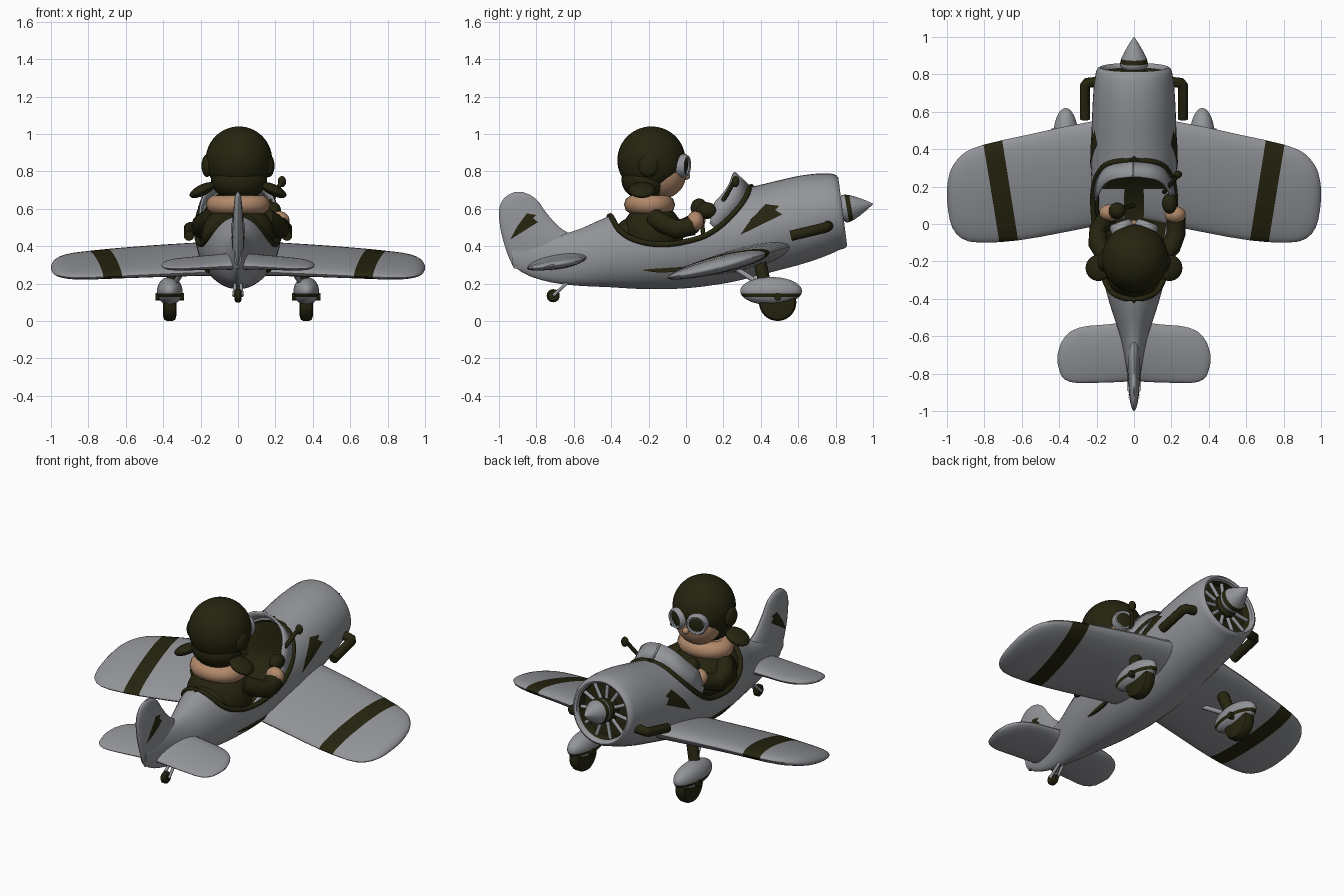
import bpy, bmesh, math
from mathutils import Vector, Matrix
from mathutils.bvhtree import BVHTree

if "Cube" in bpy.data.objects:
    bpy.data.objects.remove(bpy.data.objects["Cube"])

def material(name, c):
    m = bpy.data.materials.new(name)
    m.diffuse_color = (*c, 1)
    m.use_nodes = True
    m.node_tree.nodes["Principled BSDF"].inputs["Base Color"].default_value = m.diffuse_color
    return m

GREY = material("grey paint", (0.29, 0.30, 0.32))
DARK = material("dark olive", (0.019, 0.018, 0.005))
SKIN = material("tan skin and fleece", (0.44, 0.25, 0.145))

def finish(name, bm, mats, angle=40):
    bmesh.ops.remove_doubles(bm, verts=bm.verts, dist=1e-5)
    bmesh.ops.recalc_face_normals(bm, faces=bm.faces)
    me = bpy.data.meshes.new(name)
    bm.to_mesh(me)
    bm.free()
    for m in mats:
        me.materials.append(m)
    ob = bpy.data.objects.new(name, me)
    bpy.context.collection.objects.link(ob)
    bpy.ops.object.select_all(action='DESELECT')
    ob.select_set(True)
    bpy.context.view_layer.objects.active = ob
    bpy.ops.object.shade_smooth_by_angle(angle=math.radians(angle))
    return ob

def loft(name, rings, mats=(GREY, DARK), rule=lambda i, j: 0, end_mat=0):
    bm = bmesh.new()
    vs = [[bm.verts.new(p) for p in r] for r in rings]
    n = len(rings[0])
    for i in range(len(vs) - 1):
        for j in range(n):
            k = (j + 1) % n
            f = bm.faces.new((vs[i][j], vs[i][k], vs[i + 1][k], vs[i + 1][j]))
            f.material_index = rule(i, j)
    bm.faces.new(vs[0])
    bm.faces.new(vs[-1]).material_index = end_mat
    return finish(name, bm, mats)

def interp(keys, x):
    # smooth interpolation through rows (x, a, b, ...)
    x = min(max(x, keys[0][0]), keys[-1][0])
    i = 0
    while i < len(keys) - 2 and x > keys[i + 1][0]:
        i += 1
    def slope(k, c):
        a, b = keys[max(k - 1, 0)], keys[min(k + 1, len(keys) - 1)]
        return (b[c] - a[c]) / (b[0] - a[0])
    h = keys[i + 1][0] - keys[i][0]
    t = (x - keys[i][0]) / h
    return [(2*t**3 - 3*t*t + 1) * keys[i][c] + (3*t*t - 2*t**3) * keys[i + 1][c]
            + (t**3 - 2*t*t + t) * h * slope(i, c) + (t**3 - t*t) * h * slope(i + 1, c)
            for c in range(1, len(keys[0]))]

def ball(name, c, r, mats, rot=(0, 0, 0), rule=None, seg=28):
    bm = bmesh.new()
    bmesh.ops.create_uvsphere(bm, u_segments=seg, v_segments=seg, radius=1)
    for f in bm.faces:
        f.material_index = rule(f.calc_center_median()) if rule else 0
    e = Matrix.Rotation(rot[2], 4, 'Z') @ Matrix.Rotation(rot[1], 4, 'Y') @ Matrix.Rotation(rot[0], 4, 'X')
    bm.transform(Matrix.Translation(c) @ e @ Matrix.Diagonal((*r, 1)))
    return finish(name, bm, mats)

def tube(name, pts, r, mat, cyclic=False):
    cu = bpy.data.curves.new(name, 'CURVE')
    cu.dimensions = '3D'
    cu.bevel_depth, cu.bevel_resolution, cu.use_fill_caps = r, 3, True
    s = cu.splines.new('POLY')
    s.points.add(len(pts) - 1)
    for q, p in zip(s.points, pts):
        q.co = (*p, 1)
    s.use_cyclic_u = cyclic
    cu.materials.append(mat)
    ob = bpy.data.objects.new(name, cu)
    bpy.context.collection.objects.link(ob)
    bpy.ops.object.select_all(action='DESELECT')
    ob.select_set(True)
    bpy.context.view_layer.objects.active = ob
    bpy.ops.object.convert(target='MESH')
    bpy.ops.object.shade_smooth_by_angle(angle=math.radians(40))

def revolve(name, prof, c, axis, mats=(GREY, DARK), dark=(), n=32):
    # profile of (distance along axis, radius)
    q = Vector(axis).to_track_quat('Z', 'Y')
    rings = [[Vector(c) + q @ Vector((r * math.cos(2*math.pi*k/n), r * math.sin(2*math.pi*k/n), d))
              for k in range(n)] for d, r in prof]
    return loft(name, rings, mats, lambda i, j: int(i in dark))

# fuselage: rows y, bottom, top, half width; rim rows y, z
BODY = [(-.93, .30, .40, .02), (-.86, .25, .43, .03), (-.74, .21, .455, .045), (-.6, .19, .48, .075),
        (-.41, .18, .56, .135), (-.2, .17, .62, .185), (0, .175, .66, .212), (.2, .20, .69, .226),
        (.34, .23, .715, .23), (.58, .295, .77, .224), (.72, .345, .788, .216), (.80, .382, .788, .206)]
RIM = [(-.41, .58), (-.39, .54), (-.36, .49), (-.3, .445), (-.2, .415), (-.1, .41), (0, .425), (.1, .455),
       (.18, .505), (.26, .58), (.32, .66), (.35, .74)]
N = 40
def rim_at(y):
    b, t, w = interp(BODY, y)
    zc, h = (b + t) / 2, (t - b) / 2
    R = min(interp(RIM, y)[0], t) if -.41 < y < .35 else t
    am = math.asin(min(1, (R - zc) / h))
    return zc, h, w, R, am

def shear(p):
    k = min(max((p[1] - .5) / .3, 0), 1)
    return (p[0], p[1] - .13 * (p[2] - .585) * k, p[2])

cock = [-.03 - .38 * math.cos(math.pi * k / 48) for k in range(49)]
ys = [-.93 + .052 * k for k in range(10)] + cock + [.38 + .42 * k / 10 for k in range(11)]
rings = []
for y in ys:
    zc, h, w, R, am = rim_at(y)
    ring = [(w * math.cos(a), y, zc + h * math.sin(a))
            for a in (am - k / (N - 1) * (math.pi + 2 * am) for k in range(N))]
    wr = w * math.cos(am)
    fl = R - min(.15, wr)
    ring += [(-.88*wr, y, R), (-.85*wr, y, fl), (.85*wr, y, fl), (.88*wr, y, R)]
    rings.append([shear(p) for p in ring])
nb = len(rings)
for y, s in ((.815, .985), (.83, .95), (.838, .89), (.83, .83), (.815, .81), (.76, .80)):
    ring = [(.206*s*math.cos(a), y, .585 + .203*s*math.sin(a))
            for a in (math.pi/2 - k / (N - 1) * 2 * math.pi for k in range(N))]
    rings.append([shear(p) for p in ring + [ring[0]] * 4])
fuselage = loft("fuselage", rings, rule=lambda i, j: int((j >= N - 1 and i < nb - 1) or i >= nb + 4), end_mat=1)

# cockpit padding and windshield
right = [(w * math.cos(am), y, R) for y, (zc, h, w, R, am) in ((y, rim_at(y)) for y in cock)]
tube("cockpit_rim", right + [(-x, y, z) for x, y, z in right[-2:0:-1]], .015, DARK, True)
front = [p for p in right if p[1] > .14]
arc = front + [(-x, y, z) for x, y, z in front[-2::-1]]
bm = bmesh.new()
prev = None
for x, y, z in arc:
    k = min(1, .25 + (y - .14) / .13)
    cur = [bm.verts.new(p) for p in ((x, y, z), (x * .97, y - .085 * k, z + .08 * k))]
    if prev:
        bm.faces.new((prev[0], cur[0], cur[1], prev[1]))
    prev = cur
shield = finish("windshield", bm, [GREY])
shield.modifiers.new("thickness", 'SOLIDIFY').thickness = .012

# engine and spinner
AX = Vector((0, .985, .13)).normalized()
up = Vector((0, -AX.z, AX.y))
hub = Vector((0, .79, .588))
for k in range(11):
    a = 2 * math.pi * k / 11
    d = up * math.cos(a) + Vector((1, 0, 0)) * math.sin(a)
    tube(f"engine_spoke_{k}", [hub + d * .05, hub + d * .17], .011, GREY)
revolve("engine_hub", [(-.03, .07), (.02, .07), (.04, .05)], hub, AX, (DARK,))
revolve("spinner", [(0, .06), (.015, .074), (.03, .075), (.055, .068), (.09, .052), (.13, .029), (.16, .01), (.172, .001)],
        (0, .83, .597), (0, .985, .17), dark=(2,))

# wings, tailplane and fin
def foil(c):
    return 2.2 * (max(c, 0) ** .6) * (max(1 - c, 0) ** .5) * .5
def surface_ring(keys, side, xs, slope, skew, n=28):
    ring = []
    for k in range(n):
        a = 2 * math.pi * k / n
        c = .5 + .5 * math.cos(a)
        x = min(xs + skew * c, keys[-1][0])
        le, te, zc, th = interp(keys, x)
        y = te + (le - te) * c
        ring.append((side * x, y, zc + slope * (y - (le + te) / 2) + th * math.sin(a) * (.75 + .25 * c)))
    return ring
WING = [(.05, .57, .02, .33, .075), (.25, .545, -.02, .325, .066), (.6, .47, -.085, .308, .056),
        (.8, .425, -.1, .295, .05), (.9, .385, -.088, .29, .044), (.96, .325, -.04, .287, .034),
        (.99, .26, .04, .285, .02), (1, .19, .13, .285, .006)]
STAB = [(0, -.49, -.84, .32, .055), (.08, -.53, -.845, .315, .04), (.25, -.545, -.85, .305, .032),
        (.34, -.575, -.845, .30, .027), (.39, -.635, -.81, .298, .018), (.41, -.70, -.74, .297, .005)]
WX = [(.05, 0), (.2, 0), (.35, .03), (.5, .06), (.62, .085), (.72, .085), (.82, .05), (.88, .02),
      (.92, 0), (.95, 0), (.97, 0), (.985, 0), (.995, 0), (1, 0)]
for side, tag in ((1, "right"), (-1, "left")):
    loft(tag + "_wing", [surface_ring(WING, side, x, .24, s) for x, s in WX], rule=lambda i, j: int(i == 4))
    loft(tag + "_tailplane", [surface_ring(STAB, side, x, .15, 0) for x in
                              (0, .04, .08, .16, .25, .3, .34, .37, .39, .4, .407, .41)])
FIN = [(.28, -.92, -.5, .03), (.36, -.955, -.53, .032), (.45, -.983, -.60, .034), (.50, -.993, -.675, .03), (.585, -1, -.752, .025),
       (.64, -.985, -.79, .02), (.675, -.95, -.835, .014), (.69, -.915, -.875, .004)]
rings = []
for k in range(24):
    z = .28 + .41 * math.sin(math.pi / 2 * k / 23)
    a0, a1, th = interp(FIN, z)
    rings.append([(th * math.sin(a), (a0 + a1) / 2 + (a1 - a0) / 2 * math.cos(a), z)
                  for a in (2 * math.pi * j / 24 for j in range(24))])
fin = loft("tail_fin", rings)

# lightning bolts laid on the surfaces
BOLT = [(.29, .46), (.385, .525), (.345, .54), (.425, .625), (.50, .615), (.455, .575), (.515, .57)]
def bolt(name, pts, target, side):
    tree = BVHTree.FromPolygons([v.co for v in target.data.vertices], [p.vertices for p in target.data.polygons])
    bm = bmesh.new()
    bm.faces.new([bm.verts.new((side, y, z)) for y, z in pts])
    bmesh.ops.triangulate(bm, faces=bm.faces)
    bmesh.ops.subdivide_edges(bm, edges=bm.edges, cuts=3, use_grid_fill=True)
    for v in bm.verts:
        hit = tree.ray_cast(v.co, Vector((-side, 0, 0)))[0]
        v.co.x = (hit.x if hit else 0) + side * .005
    finish(name, bm, [DARK])
for side, tag in ((1, "right"), (-1, "left")):
    bolt(tag + "_body_bolt", BOLT, fuselage, side)
    bolt(tag + "_fin_bolt", [(-.94 + (y - .29) * .66, .435 + (z - .46) * .85) for y, z in BOLT], fin, side)
    S = lambda x, y, z: (side * x, y, z)
    # exhaust
    tube(tag + "_exhaust", [S(.19, .76, .51), S(.25, .755, .503), S(.262, .74, .498), S(.262, .56, .455)], .028, DARK)
    # landing gear
    ball(tag + "_wheel_spat", S(.365, .455, .16), (.068, .165, .075), (GREY, DARK),
         rule=lambda p: int(-.42 < p.z < -.18), seg=36)
    revolve(tag + "_wheel", [(-.036, .07), (-.03, .092), (-.015, .1), (.015, .1), (.03, .092), (.036, .07)],
            S(.365, .49, .1), (1, 0, 0), (DARK,))
    revolve(tag + "_axle", [(-.075, .02), (.075, .02)], S(.365, .49, .13), (1, 0, 0), (DARK,))
    tube(tag + "_gear_leg", [S(.355, .42, .2), S(.31, .39, .34)], .034, DARK)
    tube(tag + "_gear_brace", [S(.345, .41, .19), S(.28, .25, .29)], .014, GREY)
    # pilot head fittings
    ball(tag + "_ear_pad", S(.165, -.2, .83), (.03, .055, .06), [DARK])
    ball(tag + "_helmet_flap", S(.19, -.235, .70), (.075, .07, .03), [DARK], (0, side * .45, 0))
    gx, gy = .068, -.012
    d = Vector((side * .35, 1, -.05)).normalized()
    g = Vector(S(gx, gy, .83))
    revolve(tag + "_goggle_rim", [(-.05, .062), (.01, .062), (.022, .054), (.018, .042), (-.05, .042)], g, d, (GREY,))
    revolve(tag + "_goggle_lens", [(-.04, .045), (.008, .045), (.014, .02)], g, d, (DARK,))

# tail wheel
revolve("tail_wheel", [(-.018, .026), (-.01, .035), (.01, .035), (.018, .026)], (0, -.71, .135), (1, 0, 0), (DARK,))
for x in (-.022, .022):
    tube("tail_wheel_fork", [(x, -.71, .135), (x * .6, -.63, .21)], .009, GREY)

# pilot
ball("helmet", (.005, -.185, .86), (.178, .182, .18), [DARK])
ball("helmet_back", (.005, -.215, .755), (.15, .13, .11), [DARK])
ball("face", (0, -.125, .785), (.135, .125, .13), [SKIN])
ball("nose", (0, .0, .775), (.02, .022, .02), [SKIN])
tube("fleece_collar", [(.12 * math.cos(2*math.pi*k/24), -.195 + .085 * math.sin(2*math.pi*k/24), .622)
                       for k in range(24)], .052, SKIN, True)
ball("jacket", (0, -.18, .46), (.195, .165, .17), [DARK])
ball("seat_back", (0, -.3, .42), (.14, .09, .13), [DARK])
tube("right_arm", [(.15, -.17, .55), (.2, -.12, .52), (.225, -.05, .49), (.225, .04, .51)], .052, DARK)
tube("left_arm", [(-.15, -.17, .55), (-.195, -.1, .52), (-.19, -.03, .49), (-.14, .04, .52)], .052, DARK)
ball("right_cuff", (.22, .05, .535), (.056, .045, .052), [SKIN])
ball("left_cuff", (-.13, .06, .545), (.056, .045, .052), [SKIN])
ball("right_glove", (.19, .11, .59), (.04, .055, .045), [DARK])
ball("left_glove", (-.09, .07, .605), (.045, .045, .05), [DARK])
tube("control_stick", [(0, .1, .36), (-.08, .08, .6)], .012, DARK)
tube("mirror_stem", [(.16, .17, .6), (.2, .22, .68), (.235, .26, .75)], .012, DARK)
ball("mirror", (.235, .265, .745), (.022, .02, .03), [DARK])
